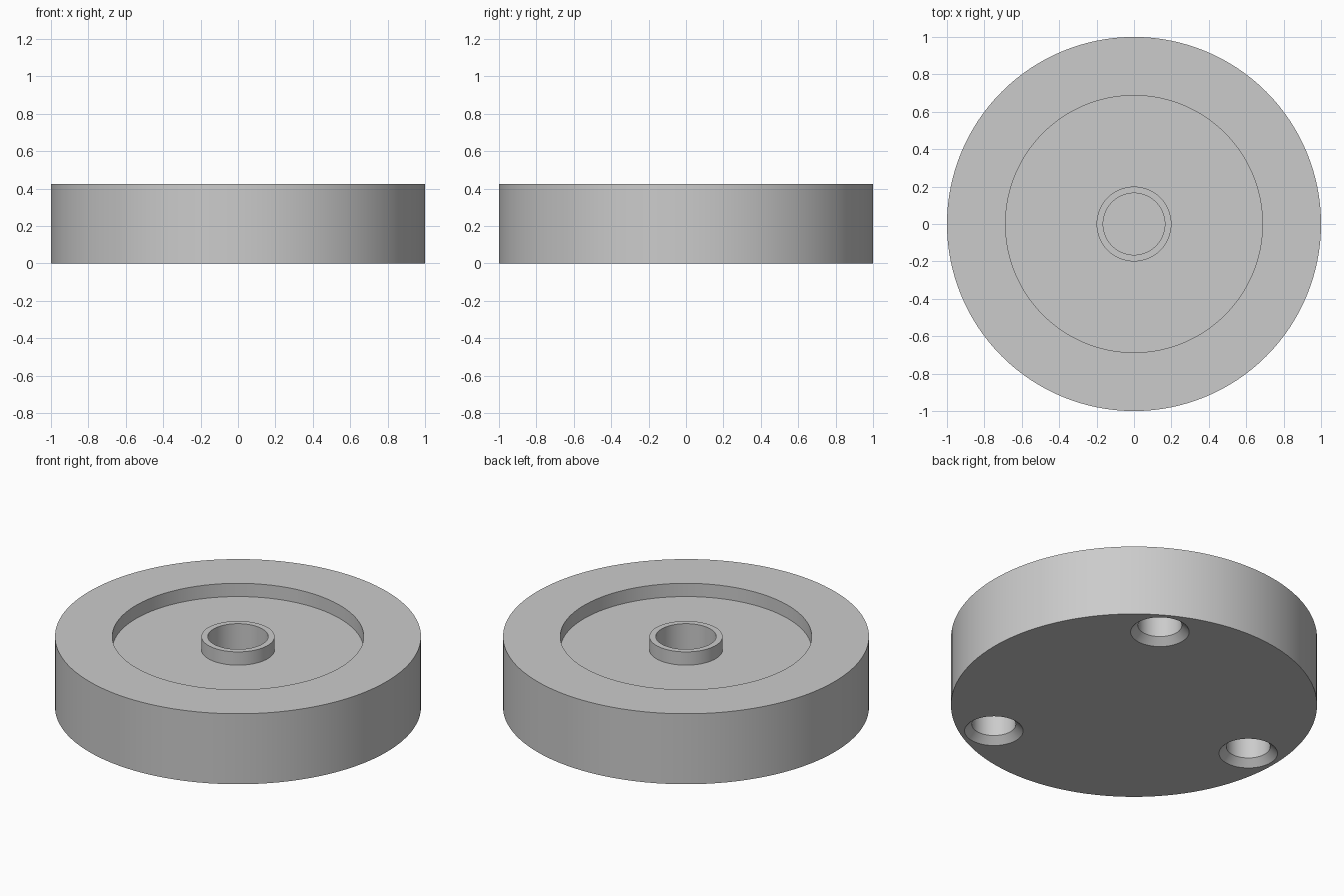
import bpy
import bmesh
from math import cos, sin, tau, radians

if "Cube" in bpy.data.objects:
    bpy.data.objects.remove(bpy.data.objects["Cube"], do_unlink=True)

HEIGHT = 0.425
RECESS_FLOOR = 0.345
SEGMENTS = 128

grey = bpy.data.materials.new("light grey")
grey.use_nodes = True
colour = (0.6, 0.6, 0.6, 1)
grey.diffuse_color = colour
grey.node_tree.nodes["Principled BSDF"].inputs["Base Color"].default_value = colour


def lathe(name, profile, segments):
    """Closed solid of revolution from (radius, z) points, capped at both ends."""
    bm = bmesh.new()
    rings = [[bm.verts.new((r * cos(tau * i / segments), r * sin(tau * i / segments), z))
              for i in range(segments)] for r, z in profile]
    for low, high in zip(rings, rings[1:]):
        for i in range(segments):
            j = (i + 1) % segments
            bm.faces.new((low[i], low[j], high[j], high[i]))
    bm.faces.new(rings[0][::-1])
    bm.faces.new(rings[-1])
    bmesh.ops.recalc_face_normals(bm, faces=bm.faces)
    mesh = bpy.data.meshes.new(name)
    bm.to_mesh(mesh)
    bm.free()
    mesh.materials.append(grey)
    obj = bpy.data.objects.new(name, mesh)
    bpy.context.collection.objects.link(obj)
    return obj


# Disc with raised rim, sunken floor, central collar and blind bore
disc = lathe("round_base", [
    (1, 0), (1, HEIGHT),
    (0.687, HEIGHT), (0.687, RECESS_FLOOR),
    (0.2, RECESS_FLOOR), (0.2, HEIGHT),
    (0.165, HEIGHT), (0.165, 0.08)], SEGMENTS)

bpy.ops.object.select_all(action='DESELECT')
disc.select_set(True)
bpy.context.view_layer.objects.active = disc

# Three countersunk blind sockets in the underside
for angle in (60, 180, 300):
    cutter = lathe("socket_cutter", [
        (0.2, -0.04), (0.12, 0.04), (0.12, RECESS_FLOOR)], 64)
    cutter.location = (0.815 * cos(radians(angle)), 0.815 * sin(radians(angle)), 0)
    cutter.hide_render = True
    cut = disc.modifiers.new("socket", 'BOOLEAN')
    cut.operation = 'DIFFERENCE'
    cut.solver = 'EXACT'
    cut.object = cutter
    bpy.context.view_layer.update()
    bpy.ops.object.modifier_apply(modifier=cut.name)
    bpy.data.objects.remove(cutter, do_unlink=True)

bpy.ops.object.shade_smooth_by_angle(angle=radians(30))
